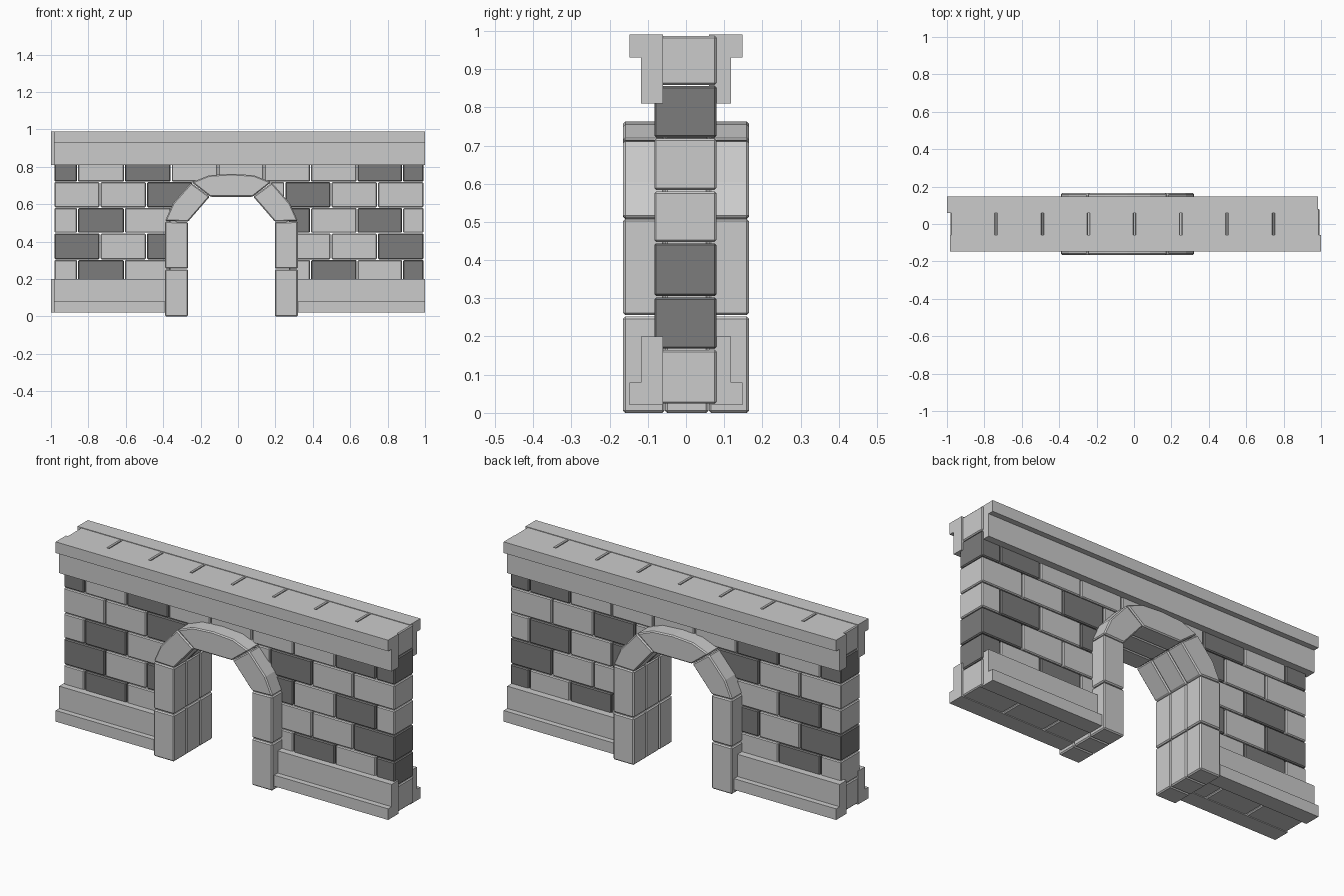
import bpy, bmesh

if "Cube" in bpy.data.objects:
    bpy.data.objects.remove(bpy.data.objects["Cube"])

dark = bpy.data.materials.new("dark_stone")
dark.diffuse_color = (0.2, 0.2, 0.2, 1)
dark.use_nodes = True
dark.node_tree.nodes["Principled BSDF"].inputs["Base Color"].default_value = dark.diffuse_color


def finish(bm, name, bevel=0.0, mat=None):
    bmesh.ops.recalc_face_normals(bm, faces=bm.faces)
    if bevel:
        sharp = [e for e in bm.edges if e.calc_face_angle(0) > 0.5]
        bmesh.ops.bevel(bm, geom=sharp, offset=bevel, segments=1, affect='EDGES')
    me = bpy.data.meshes.new(name)
    bm.to_mesh(me)
    bm.free()
    ob = bpy.data.objects.new(name, me)
    bpy.context.collection.objects.link(ob)
    if mat:
        me.materials.append(mat)
    return ob


def extrude(name, profile, axis, lo, hi, bevel=0.0, mat=None):
    """Prism from a 2D profile: axis 'y' takes (x, z), axis 'x' takes (y, z)."""
    bm = bmesh.new()

    def point(p, d):
        return (p[0], d, p[1]) if axis == 'y' else (d, p[0], p[1])
    a = [bm.verts.new(point(p, lo)) for p in profile]
    b = [bm.verts.new(point(p, hi)) for p in profile]
    bm.faces.new(a)
    bm.faces.new(b[::-1])
    n = len(a)
    for i in range(n):
        bm.faces.new((a[i], b[i], b[(i + 1) % n], a[(i + 1) % n]))
    return finish(bm, name, bevel, mat)


def rect(x0, x1, z0, z1):
    return [(x0, z0), (x1, z0), (x1, z1), (x0, z1)]


# Brick courses, half-bond, interrupted by the doorway
LEFT, RIGHT, GAP = -0.985, 0.995, 0.003
even = [LEFT, -0.737, -0.49, -0.242, 0.003, 0.25, 0.498, 0.745, RIGHT]
odd = [LEFT, -0.858, -0.607, -0.357, -0.107, 0.14, 0.388, 0.637, 0.88, RIGHT]
door = (-0.34, 0.27)
courses = [
    (0.024, 0.165, even, door, ()),
    (0.168, 0.302, odd, door, (1, 6, 8)),
    (0.306, 0.444, even, door, (0, 2, 7)),
    (0.448, 0.580, odd, door, (1, 5, 7)),
    (0.584, 0.718, even, (-0.242, 0.172), (2, 5)),
    (0.721, 0.856, odd, None, (0, 2, 7, 8)),
    (0.859, 0.987, even, None, ()),
]
for r, (z0, z1, xs, hole, darks) in enumerate(courses):
    for i, (x0, x1) in enumerate(zip(xs, xs[1:])):
        spans = [(x0, x1)]
        if hole:
            spans = [(x0, min(x1, hole[0])), (max(x0, hole[1]), x1)]
        for a, b in spans:
            if b - a > 0.02:
                extrude(f"brick_{r}_{i}", rect(a + GAP, b - GAP, z0, z1), 'y',
                        -0.083, 0.08, 0.005, dark if i in darks else None)

# Stepped plinth and coping, front and back, offset lengthwise
for side, s, x0, x1 in (("front", -1, -0.985, 1.0), ("back", 1, -1.0, 0.985)):
    plinth = [(s * y, z) for y, z in
              ((0.06, 0.02), (0.148, 0.02), (0.148, 0.08), (0.118, 0.08), (0.118, 0.2), (0.06, 0.2))]
    coping = [(s * y, z) for y, z in
              ((0.06, 0.81), (0.118, 0.81), (0.118, 0.93), (0.148, 0.93), (0.148, 0.99), (0.06, 0.99))]
    extrude(f"plinth_{side}_left", plinth, 'x', x0, -0.37)
    extrude(f"plinth_{side}_right", plinth, 'x', 0.3, x1)
    extrude(f"coping_{side}", coping, 'x', x0, x1)

# Doorway stones, mirrored about the arch centre line, three stones deep
CX = -0.035
half_stones = {
    "jamb_lower": rect(0.232, 0.355, 0.0, 0.252),
    "jamb_upper": [(0.232, 0.256), (0.355, 0.256), (0.355, 0.508), (0.232, 0.505)],
    "arch_wedge": [(0.232, 0.507), (0.355, 0.511), (0.313, 0.605), (0.216, 0.715), (0.116, 0.641)],
}
keystone = [(-0.113, 0.64), (0.113, 0.64), (0.213, 0.718), (0.12, 0.755),
            (0.0, 0.763), (-0.12, 0.755), (-0.213, 0.718)]
for depth, y0, y1 in (("front", -0.165, -0.056), ("middle", -0.055, 0.059), ("back", 0.06, 0.165)):
    for name, prof in half_stones.items():
        for side, s in (("left", -1), ("right", 1)):
            extrude(f"{name}_{side}_{depth}", [(CX + s * x, z) for x, z in prof],
                    'y', y0, y1, 0.006)
    extrude(f"keystone_{depth}", [(CX + x, z) for x, z in keystone], 'y', y0, y1, 0.006)
